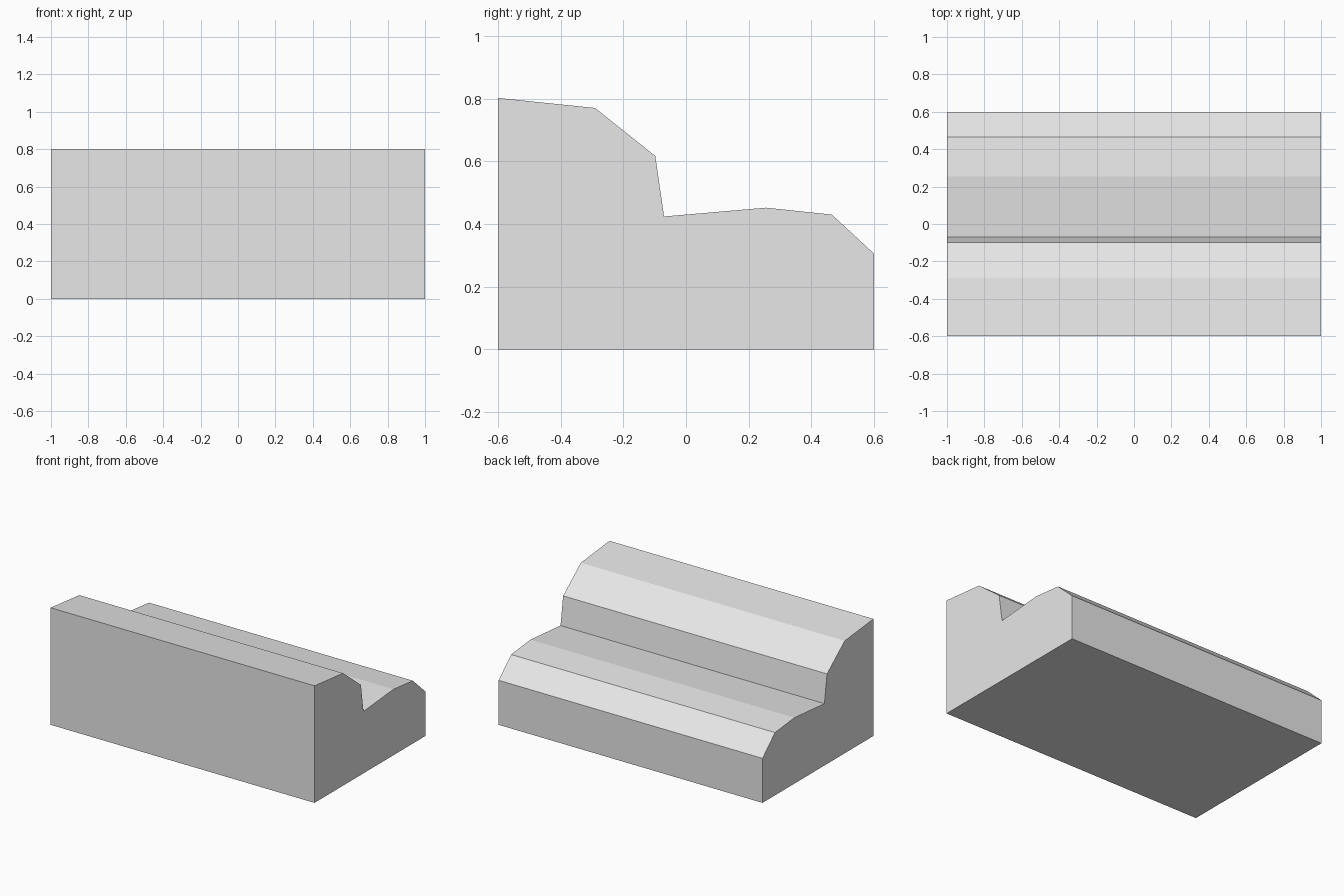
import bpy
import bmesh

cube = bpy.data.objects.get("Cube")
if cube:
    bpy.data.objects.remove(cube, do_unlink=True)

HALF_LENGTH = 1.0

# Plain grey material
grey = bpy.data.materials.new("plain_grey")
grey.use_nodes = True
colour = (0.8, 0.8, 0.8, 1.0)
grey.diffuse_color = colour
grey.node_tree.nodes["Principled BSDF"].inputs["Base Color"].default_value = colour

# Side profile (y, z): tall front, stepped and chamfered towards the back
profile = [
    (-0.6, 0.0), (0.6, 0.0), (0.6, 0.305), (0.465, 0.43), (0.255, 0.452),
    (-0.07, 0.424), (-0.098, 0.617), (-0.29, 0.77), (-0.6, 0.802),
]

# Extrude the profile along the length of the block
bm = bmesh.new()
end_face = bm.faces.new([bm.verts.new((-HALF_LENGTH, y, z)) for y, z in profile])
extruded = bmesh.ops.extrude_face_region(bm, geom=[end_face])
moved = [v for v in extruded["geom"] if isinstance(v, bmesh.types.BMVert)]
bmesh.ops.translate(bm, verts=moved, vec=(2 * HALF_LENGTH, 0, 0))
bmesh.ops.recalc_face_normals(bm, faces=bm.faces)

mesh = bpy.data.meshes.new("stepped_block")
bm.to_mesh(mesh)
bm.free()
mesh.materials.append(grey)
block = bpy.data.objects.new("stepped_block", mesh)
bpy.context.collection.objects.link(block)
